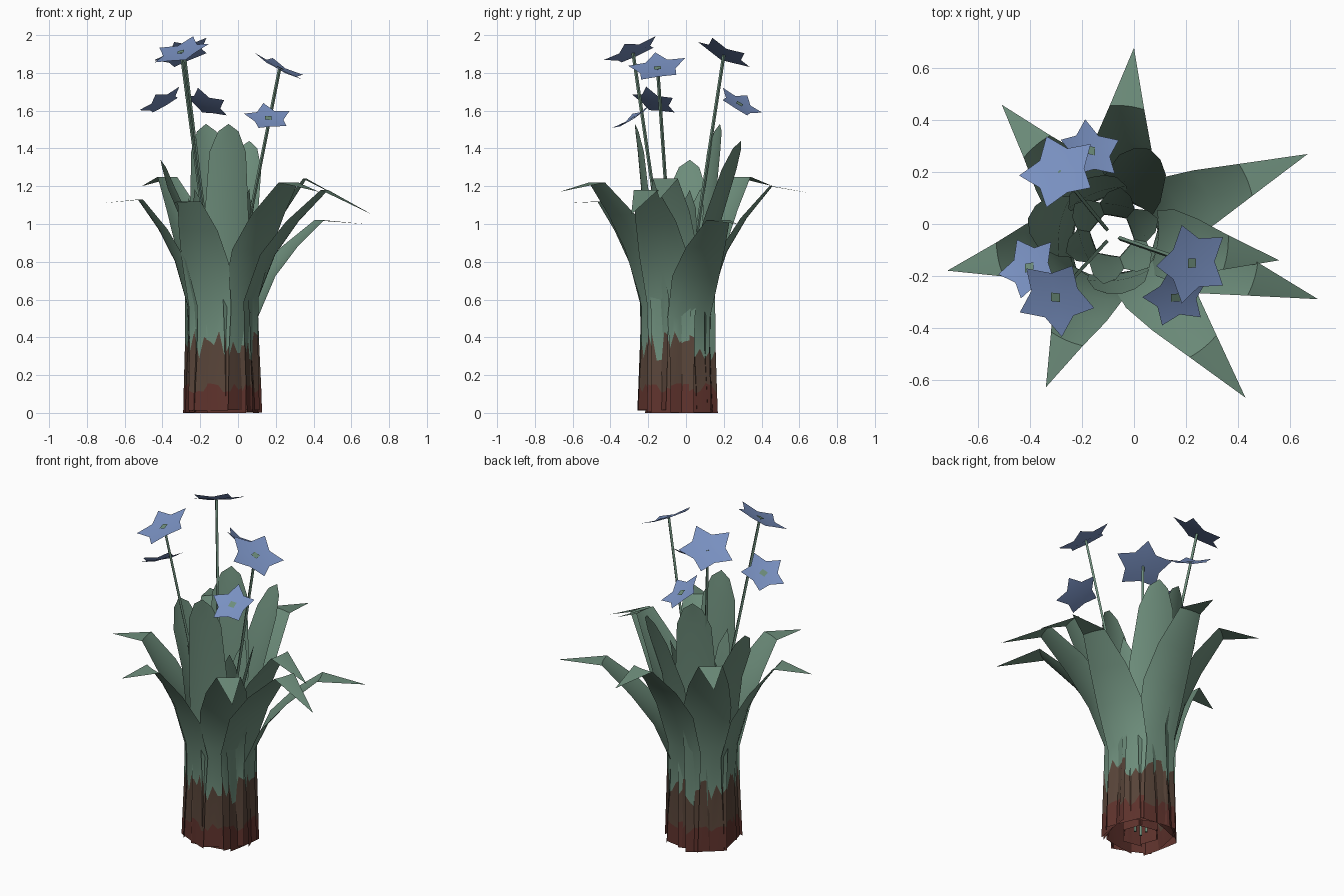
import bpy, bmesh, math, random
from mathutils import Vector, Matrix

random.seed(4)
if "Cube" in bpy.data.objects:
    bpy.data.objects.remove(bpy.data.objects["Cube"])

CENTRE = Vector((-0.085, -0.045, 0))


def material(name, rgb):
    m = bpy.data.materials.new(name)
    m.use_nodes = True
    m.diffuse_color = (*rgb, 1)
    bsdf = m.node_tree.nodes["Principled BSDF"]
    bsdf.inputs["Base Color"].default_value = (*rgb, 1)
    bsdf.inputs["Roughness"].default_value = 0.9
    return m


GREEN = material("leaf green", (0.155, 0.27, 0.20))
BLUE = material("petal blue", (0.19, 0.28, 0.53))
BROWN = material("husk brown", (0.10, 0.06, 0.042))
RED = material("root red brown", (0.115, 0.033, 0.026))


def finish(bm, name, mats, smooth=False):
    mesh = bpy.data.meshes.new(name)
    bm.to_mesh(mesh)
    bm.free()
    for m in mats:
        mesh.materials.append(m)
    ob = bpy.data.objects.new(name, mesh)
    bpy.context.collection.objects.link(ob)
    if smooth:
        bpy.ops.object.select_all(action='DESELECT')
        ob.select_set(True)
        bpy.context.view_layer.objects.active = ob
        bpy.ops.object.shade_smooth_by_angle(angle=math.radians(40))


def sheet(bm, angle, rows, columns=9):
    """Curved blade; each row is
    (radius, height, ragged height range, half width, bend, material)."""
    out = Vector((math.cos(angle), math.sin(angle), 0))
    side = Vector((-out.y, out.x, 0))
    grid = []
    for r, z, ragged, w, bend, _ in rows:
        n = columns if w > 0 else 1
        line = []
        for i in range(n):
            s = w * (2 * i / (n - 1) - 1) if n > 1 else 0
            p = CENTRE + out * (r - bend * s * s) + side * s
            height = z + random.uniform(-ragged, ragged)
            line.append(bm.verts.new((p.x, p.y, height)))
        grid.append(line)
    for a, b, row in zip(grid, grid[1:], rows):
        for i in range(columns - 1):
            quad = [a[i], a[i + 1]]
            quad += [b[i + 1], b[i]] if len(b) > 1 else [b[0]]
            bm.faces.new(quad).material_index = row[5]


def leaf(name, tip, base_r, base_w, upper):
    """Blade with a flat brown foot; upper rows are (radius, height, half width)."""
    d = Vector((tip[0], tip[1], 0)) - CENTRE
    foot = random.uniform(0, 0.02)
    rows = [(base_r + 0.015, foot, 0, base_w, 0.3, 2),
            (base_r + 0.01, 0.13, 0.03, base_w, 0.3, 1),
            (base_r, 0.35, 0.09, base_w, 0.3, 0)]
    rows += [(r, z, 0, w, 1.4, 0) for r, z, w in upper]
    rows.append((d.length, tip[2], 0, 0, 0, 0))
    bm = bmesh.new()
    sheet(bm, math.atan2(d.y, d.x), rows)
    finish(bm, name, [GREEN, BROWN, RED], smooth=True)


# Outer leaves: arching out, folded at the knee
outer = [((0, 0.68, 1.16), 1.2), ((0.67, 0.27, 1.0), 1.02),
         ((0.71, -0.29, 1.05), 1.18), ((0.56, -0.14, 1.13), 1.24),
         ((0.43, -0.67, 1.17), 1.22), ((-0.34, -0.63, 1.11), 1.12),
         ((-0.72, -0.18, 1.11), 1.13), ((-0.51, 0.46, 1.20), 1.25)]
for i, (tip, kz) in enumerate(outer):
    reach = (Vector(tip[:2]) - CENTRE.xy).length
    knee = 0.69 * reach
    leaf(f"outer_leaf_{i + 1}", tip, 0.163 + 0.008 * (i % 2), 0.115,
         [(0.178, kz * 0.5, 0.122),
          (0.18 + 0.25 * (knee - 0.18), kz * 0.71, 0.135),
          (0.18 + 0.58 * (knee - 0.18), kz * 0.86, 0.112),
          (knee, kz, 0.067)])

# Upright inner leaves with blunt tips
upright = [(-0.05, -0.27, 1.53), (0.06, 0.29, 1.44),
           (-0.17, 0.18, 1.53), (-0.41, 0.02, 1.34)]
for i, tip in enumerate(upright):
    reach = (Vector(tip[:2]) - CENTRE.xy).length
    leaf(f"upright_leaf_{i + 1}", tip, 0.145, 0.105,
         [(0.15, 0.6, 0.112),
          (0.15 + 0.3 * (reach - 0.15), 1.0, 0.12),
          (0.15 + 0.75 * (reach - 0.15), tip[2] - 0.15, 0.098),
          (0.15 + 0.92 * (reach - 0.15), tip[2] - 0.04, 0.055)])

# Short heart leaves around the hollow middle
for i in range(6):
    a = math.radians(60 * i + 20)
    top = random.uniform(1.1, 1.22)
    tip = CENTRE + Vector((math.cos(a) * 0.19, math.sin(a) * 0.19, top))
    leaf(f"heart_leaf_{i + 1}", tip, 0.075, 0.06,
         [(0.078, 0.55, 0.062), (0.12, 0.88, 0.07), (0.165, top - 0.1, 0.045)])


def flower(name, pos, normal, size, spin, eye=True):
    """Five-pointed shallow star with a small square eye."""
    n = Vector(normal).normalized()
    across = (Vector((1, 0, 0)) - n * n.x).normalized()
    turn = Matrix((across, n.cross(across), n)).transposed().to_4x4()
    place = Matrix.Translation(pos) @ turn
    bm = bmesh.new()
    hub = bm.verts.new((0, 0, 0))
    rim = []
    for k in range(10):
        r, z = (size, 0.018) if k % 2 == 0 else (size * 0.62, 0.006)
        a = math.radians(spin + 36 * k)
        rim.append(bm.verts.new((r * math.cos(a), r * math.sin(a), z)))
    for k in range(10):
        bm.faces.new((hub, rim[k], rim[(k + 1) % 10]))
    if eye:
        s = 0.018
        bm.faces.new([bm.verts.new((x, y, 0.008)) for x, y in
                      ((s, s), (-s, s), (-s, -s), (s, -s))]).material_index = 1
    bm.transform(place)
    finish(bm, name, [BLUE, GREEN], smooth=True)


def stem(name, top):
    """Thin square stalk, upright in the hollow and then leaning out."""
    top = Vector(top)
    lean = Vector((top.x, top.y, 0)) - CENTRE
    foot = CENTRE + lean * 0.1
    path = [foot + Vector((0, 0, 0.03)), foot + Vector((0, 0, 0.45)), top]
    bm = bmesh.new()
    rings = [[bm.verts.new(p + Vector((x, y, 0)) * 0.009) for x, y in
              ((1, 0), (0, 1), (-1, 0), (0, -1))] for p in path]
    for a, b in zip(rings, rings[1:]):
        for k in range(4):
            j = (k + 1) % 4
            bm.faces.new((a[k], a[j], b[j], b[k]))
    bm.faces.new(rings[0][::-1])
    bm.faces.new(rings[-1])
    finish(bm, name, [GREEN])


# Three stalks, each with a large top flower and a smaller side flower
stalks = [((-0.30, -0.28, 1.905), (-0.28, -0.36, 0.88), -8,
           (-0.40, -0.17, 1.64), (-0.46, 0.32, 0.83), 40),
          ((-0.285, 0.20, 1.895), (-0.30, 0.42, 0.87), 36,
           (-0.17, 0.28, 1.63), (0.38, 0.46, 0.80), 30),
          ((0.22, -0.15, 1.82), (0.45, -0.12, 0.87), 36,
           (0.16, -0.28, 1.555), (0.06, -0.54, 0.84), 30)]
for i, (top, n1, spin1, low, n2, spin2) in enumerate(stalks):
    stem(f"flower_stem_{i + 1}", top)
    flower(f"top_flower_{i + 1}", top, n1, 0.16, spin1, eye=i != 1)
    flower(f"side_flower_{i + 1}", low, n2, 0.13, spin2)
